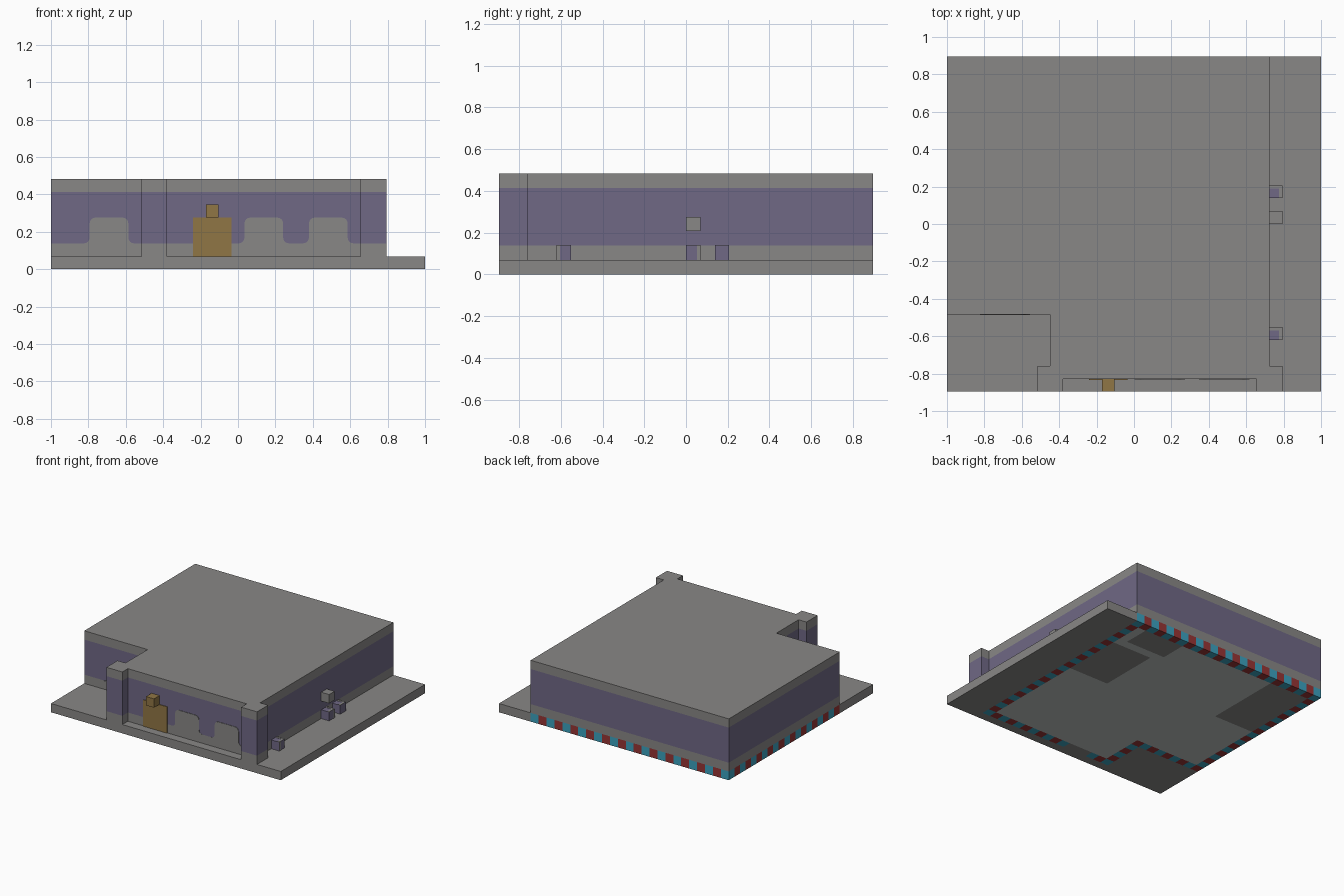
import bpy, bmesh, math
from mathutils import Vector, Matrix

cube = bpy.data.objects.get("Cube")
if cube:
    bpy.data.objects.remove(cube, do_unlink=True)

# Block grid: the model is NX blocks wide and NY blocks deep
NX, NY = 29, 26
U = 2 / NX


def at(i, j, k):
    """Grid position (in blocks) to model space."""
    return Vector((i - NX / 2, j - NY / 2, k)) * U


def make_mat(name, r, g, b):
    m = bpy.data.materials.new(name)
    m.use_nodes = True
    m.diffuse_color = (r, g, b, 1)
    m.node_tree.nodes["Principled BSDF"].inputs["Base Color"].default_value = (r, g, b, 1)
    return m


stone = make_mat("stone grey", 0.25, 0.245, 0.24)
plaster = make_mat("muted purple", 0.16, 0.14, 0.235)
wood = make_mat("ochre wood", 0.28, 0.18, 0.06)
floor = make_mat("pale floor", 0.52, 0.55, 0.53)
cyan = make_mat("cyan", 0.045, 0.36, 0.52)
red = make_mat("red", 0.31, 0.035, 0.035)


def finish(name, bm, mats):
    bmesh.ops.recalc_face_normals(bm, faces=bm.faces)
    mesh = bpy.data.meshes.new(name)
    bm.to_mesh(mesh)
    bm.free()
    for m in mats:
        mesh.materials.append(m)
    obj = bpy.data.objects.new(name, mesh)
    bpy.context.collection.objects.link(obj)
    return obj


def box(name, lo, hi, mat):
    a, b = at(*lo), at(*hi)
    bm = bmesh.new()
    bmesh.ops.create_cube(bm, size=1, matrix=Matrix.Translation((a + b) / 2)
                          @ Matrix.Diagonal((*(b - a), 1)))
    return finish(name, bm, [mat])


# Ground slab with the wall foundations and floor showing in it
def in_body(i, j):
    return i < 25 and j < NY and (i >= 0 and j >= 6 or i >= 8 and j >= 1)


def cell_colour(i, j):
    if not in_body(i, j):
        return 0
    if j == 1 and 11 <= i < 14:                      # doorway
        return 0
    if not all(in_body(i + a, j + b) for a in (-1, 0, 1) for b in (-1, 0, 1)):
        return 2 + (i + j + 1) % 2                   # striped foundation
    patches = ((19, 24, 14, 21), (18, 23, 22, 25), (1, 6, 16, 25))
    if any(a <= i < b and c <= j < d for a, b, c, d in patches):
        return 0
    return 1


bm = bmesh.new()
bmesh.ops.create_grid(bm, x_segments=NX, y_segments=NY, size=1)
bmesh.ops.scale(bm, vec=(1, NY / NX, 1), verts=bm.verts)
top = bmesh.ops.extrude_face_region(bm, geom=bm.faces[:])["geom"]
bmesh.ops.translate(bm, vec=(0, 0, U),
                    verts=[v for v in top if isinstance(v, bmesh.types.BMVert)])
bmesh.ops.recalc_face_normals(bm, faces=bm.faces)
for f in bm.faces:
    if f.normal.z < 0.5:
        c = f.calc_center_median() - f.normal * U / 2
        f.material_index = cell_colour(math.floor(c.x / U + NX / 2),
                                       math.floor(c.y / U + NY / 2))
finish("ground_slab", bm, [stone, floor, cyan, red])

# Building walls and flat roof: footprint raised in three bands
footprint = [(0, 26), (25, 26), (25, 2), (26, 2), (26, 0), (24, 0), (24, 1),
             (9, 1), (9, 0), (7, 0), (7, 2), (8, 2), (8, 6), (0, 6)]
bm = bmesh.new()
rings = [[bm.verts.new(at(i, j, k)) for i, j in footprint] for k in (1, 2, 6, 7)]
for band, (low, high) in enumerate(zip(rings, rings[1:])):
    for n in range(len(low)):
        m = (n + 1) % len(low)
        face = bm.faces.new((low[n], low[m], high[m], high[n]))
        face.material_index = 1 if band == 1 else 0
bm.faces.new(rings[-1])
finish("walls_and_roof", bm, [stone, plaster])


# Arched panels painted on the front walls, flared at the foot
def panel(name, i, j):
    r = 0.45
    half = [(1.5 + r - r * math.sin(t), 2 + r - r * math.cos(t))
            for t in (n * math.pi / 8 for n in range(5))]
    half += [(1.5 - r + r * math.cos(t), 4 - r + r * math.sin(t))
             for t in (n * math.pi / 8 for n in range(5))]
    outline = half + [(-x, z) for x, z in reversed(half)]
    bm = bmesh.new()
    front = [bm.verts.new(at(i + x, j - 0.05, z)) for x, z in outline]
    back = [bm.verts.new(at(i + x, j, z)) for x, z in outline]
    bm.faces.new(front)
    for n in range(len(front)):
        m = (n + 1) % len(front)
        bm.faces.new((front[n], front[m], back[m], back[n]))
    finish(name, bm, [stone])


panel("side_window", 4.5, 6)
panel("centre_window", 16.5, 1)
panel("end_window", 21.5, 1)

# Door and the lamp block above it
box("door", (11, 0.92, 1), (14, 1, 4), wood)
box("door_lamp", (12, 0, 4), (13, 1, 5), wood)

# Small blocks along the side wall
box("wall_lamp", (25, 13, 3), (26, 14, 4), stone)
for name, j, strip in (("front", 4, 0), ("middle", 13, 0.75), ("rear", 15, None)):
    box(name + "_planter", (25, j, 1), (26, j + 1, 2), plaster)
    box(name + "_planter_rim", (25.75, j, 2), (26, j + 1, 2.03), stone)
    box(name + "_planter_edge", (25, j + 0.75, 2), (25.75, j + 1, 2.03), stone)
    if strip is not None:
        box(name + "_planter_side", (26, j + strip, 1), (26.03, j + strip + 0.25, 2), stone)
